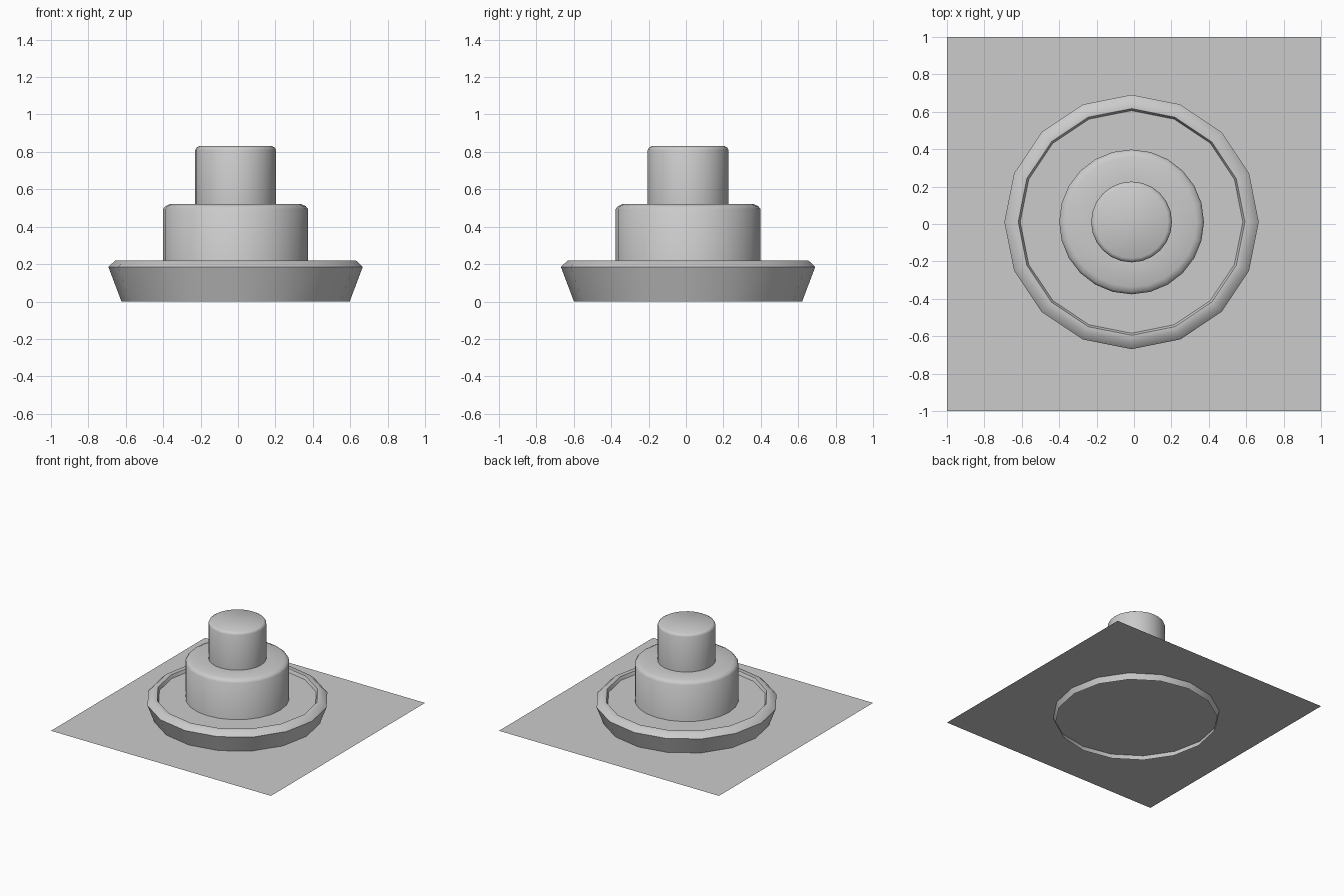
import bpy, bmesh, math

if "Cube" in bpy.data.objects:
    bpy.data.objects.remove(bpy.data.objects["Cube"])

CX, CY = -0.013, 0.011
GROUND_Z = 0.046


def lathe(name, profile, sides, cap_start=False, cap_end=False):
    """Revolve (radius, z) points around the shared axis."""
    bm = bmesh.new()
    rings = []
    for r, z in profile:
        rings.append([bm.verts.new((CX + r * math.cos(2 * math.pi * i / sides),
                                    CY + r * math.sin(2 * math.pi * i / sides), z))
                      for i in range(sides)])
    for a, b in zip(rings, rings[1:]):
        for i in range(sides):
            j = (i + 1) % sides
            bm.faces.new((a[i], a[j], b[j], b[i]))
    if cap_start:
        bm.faces.new(rings[0][::-1])
    if cap_end:
        bm.faces.new(rings[-1])
    mesh = bpy.data.meshes.new(name)
    bm.to_mesh(mesh)
    bm.free()
    ob = bpy.data.objects.new(name, mesh)
    bpy.context.collection.objects.link(ob)
    bpy.ops.object.select_all(action='DESELECT')
    ob.select_set(True)
    bpy.context.view_layer.objects.active = ob
    bpy.ops.object.shade_smooth_by_angle(angle=math.radians(50))
    return ob


# flat square the fountain sits in
bpy.ops.mesh.primitive_plane_add(size=2, location=(0, 0, GROUND_Z))
bpy.context.object.name = "ground_square"

# flared basin: open below, bevelled rim, shallow sunken floor
lathe("basin", [(0.61, 0), (0.68, 0.185), (0.643, 0.22), (0.606, 0.22),
                (0.595, 0.195)], 16, cap_end=True)

# stepped column with bevelled shoulders
lathe("column", [(0.387, GROUND_Z), (0.387, 0.495), (0.375, 0.51), (0.348, 0.522),
                 (0.216, 0.522), (0.216, 0.81), (0.21, 0.822), (0.195, 0.831)],
      24, cap_start=True, cap_end=True)
